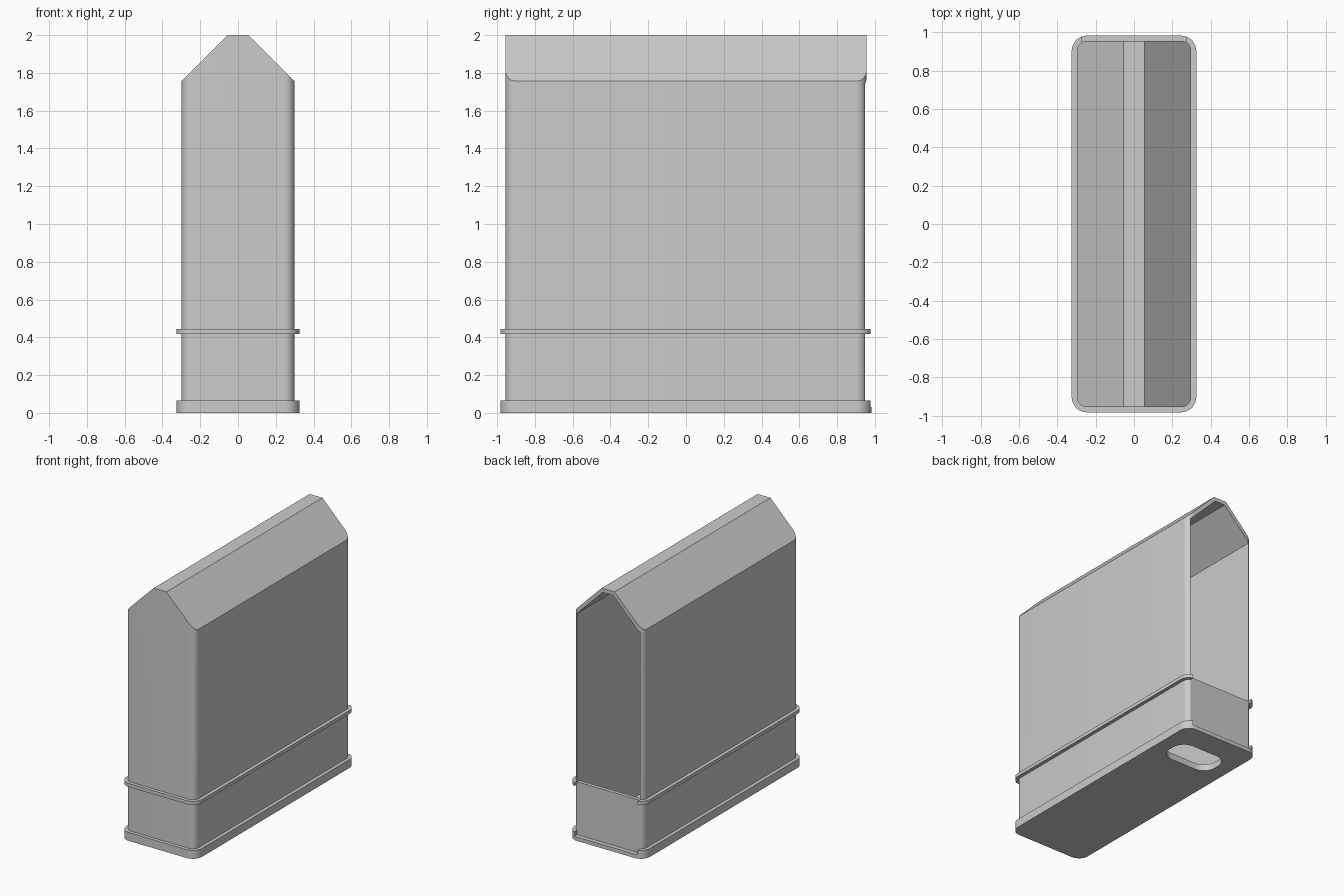
import bpy, bmesh, math

if "Cube" in bpy.data.objects:
    bpy.data.objects.remove(bpy.data.objects["Cube"])

grey = bpy.data.materials.new("plain grey")
grey.diffuse_color = (0.6, 0.6, 0.6, 1)
grey.use_nodes = True
grey.node_tree.nodes["Principled BSDF"].inputs["Base Color"].default_value = grey.diffuse_color


def prism(name, points, axis, start, end):
    """Extrude a closed outline along y (points are x, z) or z (points are x, y)."""
    bm = bmesh.new()
    place = (lambda a, b: (a, start, b)) if axis == 'y' else (lambda a, b: (a, b, start))
    face = bm.faces.new([bm.verts.new(place(a, b)) for a, b in points])
    grown = bmesh.ops.extrude_face_region(bm, geom=[face])['geom']
    move = (0, end - start, 0) if axis == 'y' else (0, 0, end - start)
    bmesh.ops.translate(bm, verts=[g for g in grown if isinstance(g, bmesh.types.BMVert)], vec=move)
    bmesh.ops.recalc_face_normals(bm, faces=bm.faces)
    mesh = bpy.data.meshes.new(name)
    bm.to_mesh(mesh)
    bm.free()
    mesh.materials.append(grey)
    obj = bpy.data.objects.new(name, mesh)
    bpy.context.collection.objects.link(obj)
    return obj


def rounded(hx, hy, r, cy=0, steps=8):
    """Rounded rectangle outline."""
    pts = []
    for i, (sx, sy) in enumerate([(1, 1), (-1, 1), (-1, -1), (1, -1)]):
        for k in range(steps + 1):
            a = math.radians(90 * (i + k / steps))
            pts.append((sx * (hx - r) + r * math.cos(a), cy + sy * (hy - r) + r * math.sin(a)))
    return pts


def gable(hx, eave, top_hx, top, bottom):
    """House-shaped outline with a narrow flat ridge."""
    return [(-hx, bottom), (hx, bottom), (hx, eave), (top_hx, top), (-top_hx, top), (-hx, eave)]


def combine(target, other, operation):
    mod = target.modifiers.new("cut", 'BOOLEAN')
    mod.operation, mod.object, mod.solver = operation, other, 'EXACT'
    bpy.context.view_layer.objects.active = target
    bpy.ops.object.modifier_apply(modifier=mod.name)
    bpy.data.objects.remove(other)


# Tall rounded body trimmed to a gabled top
shell = prism("hollow_case", rounded(0.298, 0.955, 0.052), 'z', 0, 2.1)
combine(shell, prism("roof_trim", gable(0.5, 1.555, 0.055, 2.0, -0.5), 'y', -1.5, 1.5), 'INTERSECT')

# Base flange and raised band
for low, high in ((0, 0.065), (0.418, 0.445)):
    combine(shell, prism("band", rounded(0.325, 0.982, 0.079), 'z', low, high), 'UNION')

# Inner cavity, open back, recessed lower back panel and floor slot
cutters = [
    prism("cavity", gable(0.27, 1.743, 0.043, 1.97, 0.05), 'y', -0.925, 0.92),
    prism("back_opening", gable(0.27, 1.743, 0.043, 1.97, 0.44), 'y', 0.9, 1.3),
    prism("panel_recess", [(-0.27, 0.03), (0.27, 0.03), (0.27, 0.46), (-0.27, 0.46)], 'y', 0.948, 1.3),
    prism("floor_slot", rounded(0.21, 0.12, 0.1, 0.665), 'z', -0.2, 0.2),
]
for cutter in cutters:
    combine(shell, cutter, 'DIFFERENCE')

bpy.ops.object.select_all(action='DESELECT')
shell.select_set(True)
bpy.context.view_layer.objects.active = shell
bpy.ops.object.shade_smooth_by_angle(angle=math.radians(30))
